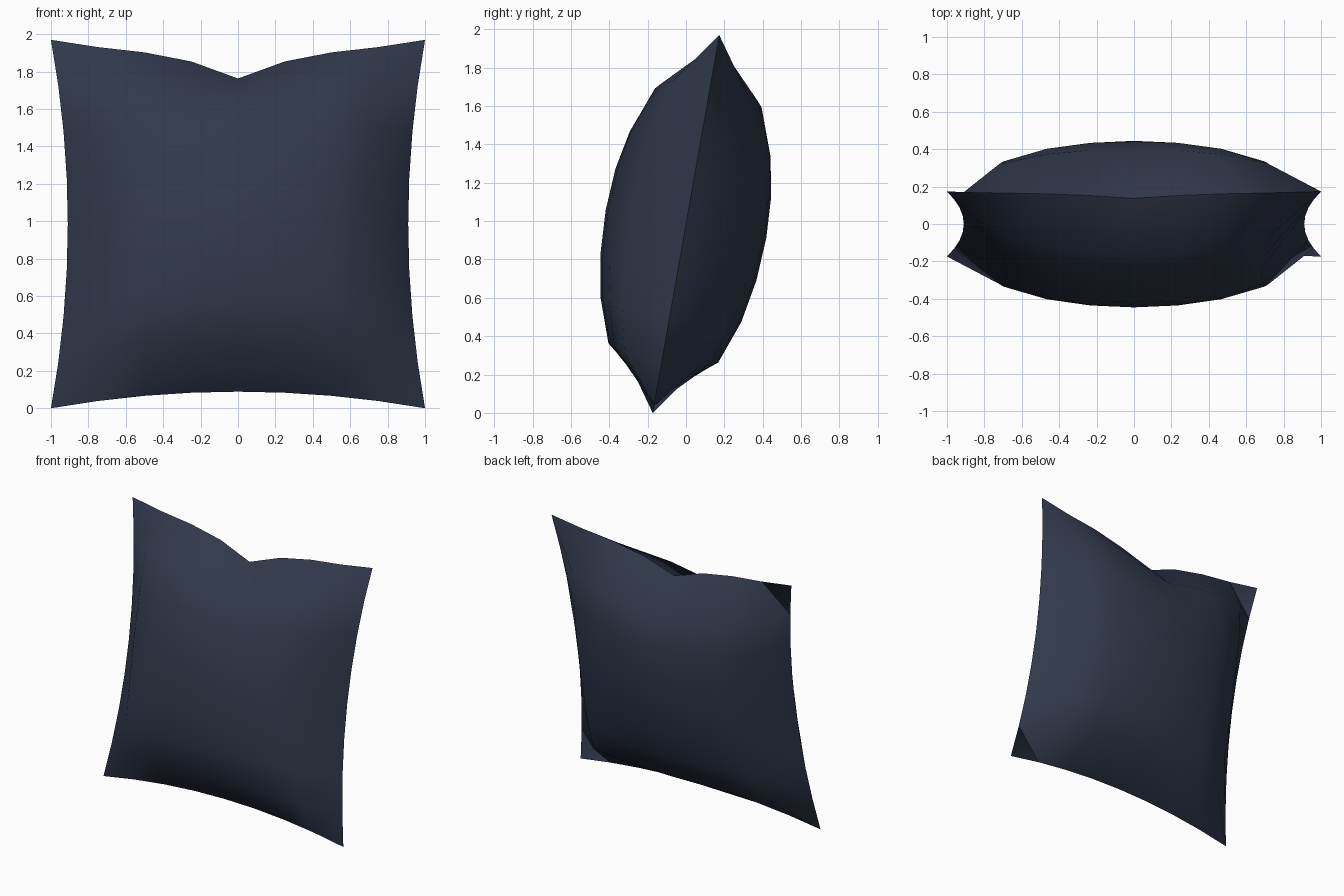
import bpy, bmesh, math
from mathutils import Matrix

if "Cube" in bpy.data.objects:
    bpy.data.objects.remove(bpy.data.objects["Cube"])

SEG = 8        # quads per side
DEPTH = 0.425  # half thickness at the centre
PINCH = 0.09   # how far the seams curve inward
CHOP = 0.12    # depth of the dent in the top seam
TILT = math.radians(10)


def puff(u, v, side):
    """Map a flat unit square point to the puffed cushion surface."""
    x = u * (1 - PINCH * (1 - v * v))
    z = v * (1 - PINCH * (1 - u * u))
    if v > 0:  # dent in the upper seam, fading towards the middle
        z -= CHOP * v * v * math.exp(-(u / 0.22) ** 2)
    area = max(0.0, (1 - u * u) * (1 - v * v))
    y = side * DEPTH * area ** 0.46 if area > 1e-5 else 0.0
    return x, y, z


# Front and back panels, welded along the seam
bm = bmesh.new()
for side in (-1, 1):
    panel = bmesh.ops.create_grid(bm, x_segments=SEG, y_segments=SEG, size=1)
    for vert in panel["verts"]:
        vert.co = puff(vert.co.x, vert.co.y, side)
bmesh.ops.remove_doubles(bm, verts=bm.verts, dist=1e-4)
bmesh.ops.recalc_face_normals(bm, faces=bm.faces)

# Lean back and rest the lower corners on the ground
lean = Matrix.Translation((0, 0, math.cos(TILT))) @ Matrix.Rotation(-TILT, 4, 'X')
bmesh.ops.transform(bm, matrix=lean, verts=bm.verts)

mesh = bpy.data.meshes.new("cushion")
bm.to_mesh(mesh)
bm.free()
cushion = bpy.data.objects.new("cushion", mesh)
bpy.context.collection.objects.link(cushion)

# Navy fabric
fabric = bpy.data.materials.new("navy_fabric")
fabric.diffuse_color = (0.03, 0.04, 0.07, 1)
fabric.use_nodes = True
fabric.node_tree.nodes["Principled BSDF"].inputs["Base Color"].default_value = fabric.diffuse_color
mesh.materials.append(fabric)

bpy.context.view_layer.objects.active = cushion
cushion.select_set(True)
bpy.ops.object.shade_smooth_by_angle(angle=math.radians(60))
